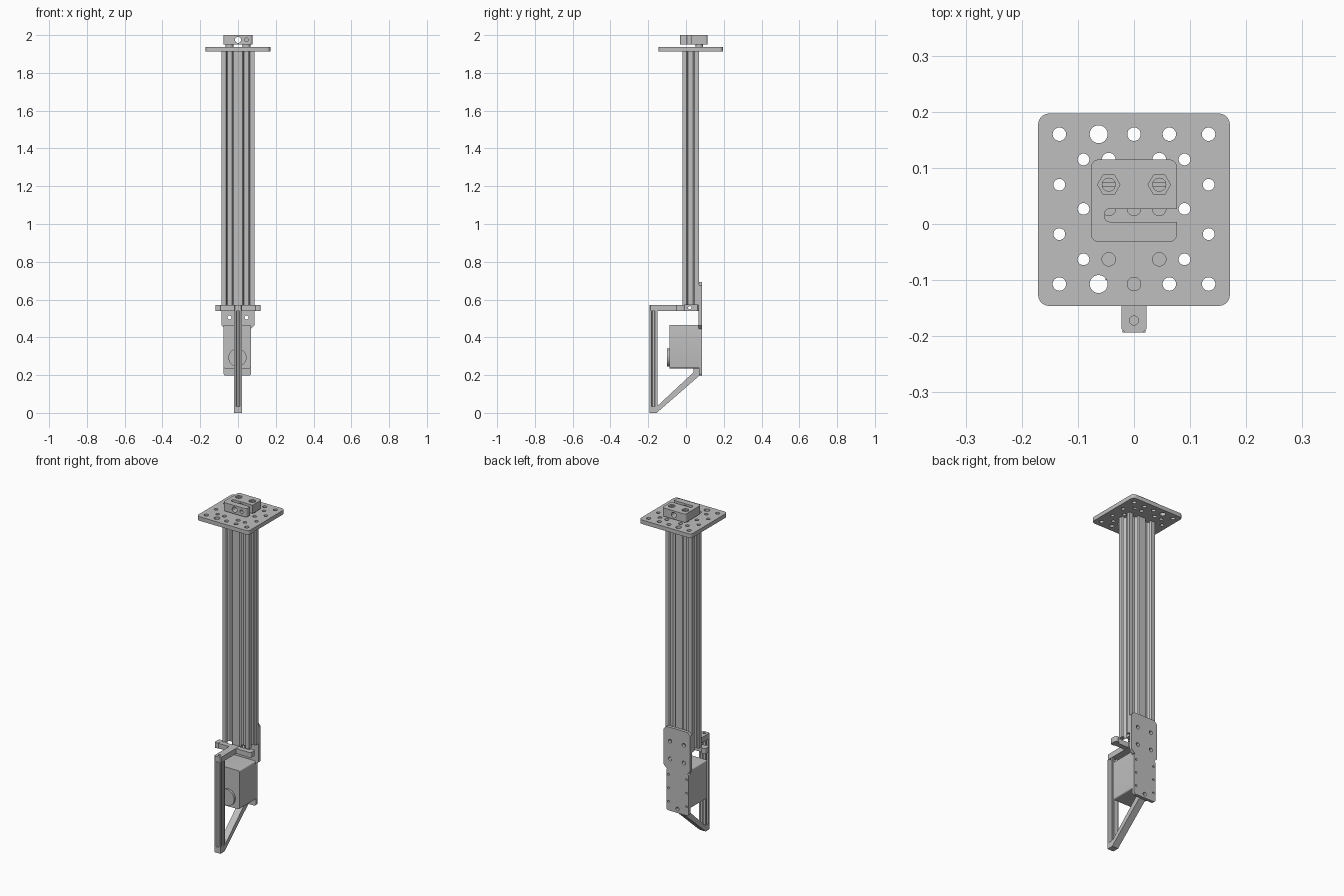
import bpy, bmesh, math

cube = bpy.data.objects.get("Cube")
if cube:
    bpy.data.objects.remove(cube, do_unlink=True)

grey = bpy.data.materials.new("plain_grey")
grey.use_nodes = True
COLOUR = (0.52, 0.52, 0.52, 1)
grey.diffuse_color = COLOUR
grey.node_tree.nodes["Principled BSDF"].inputs["Base Color"].default_value = COLOUR

# Places a 2D point and a depth along the chosen axis
PLACE = {"x": lambda a, b, d: (d, a, b),
         "y": lambda a, b, d: (a, d, b),
         "z": lambda a, b, d: (a, b, d)}


def prisms(name, outlines, axis, lo, hi):
    """One object of extruded outlines along an axis."""
    bm = bmesh.new()
    for pts in outlines:
        base = bm.faces.new([bm.verts.new(PLACE[axis](a, b, lo)) for a, b in pts])
        cap = bmesh.ops.extrude_face_region(bm, geom=[base])["geom"]
        for v in cap:
            if isinstance(v, bmesh.types.BMVert):
                v.co = [c + s for c, s in zip(v.co, PLACE[axis](0, 0, hi - lo))]
    bmesh.ops.recalc_face_normals(bm, faces=bm.faces)
    mesh = bpy.data.meshes.new(name)
    bm.to_mesh(mesh)
    bm.free()
    mesh.materials.append(grey)
    obj = bpy.data.objects.new(name, mesh)
    bpy.context.collection.objects.link(obj)
    return obj


def circle(a, b, r, n=24):
    return [(a + r * math.cos(math.tau * i / n), b + r * math.sin(math.tau * i / n))
            for i in range(n)]


def rect(a0, a1, b0, b1, r=0.0, n=5):
    """Rectangle with corners rounded by r (n=1 gives chamfers)."""
    if not r:
        return [(a0, b0), (a1, b0), (a1, b1), (a0, b1)]
    pts = []
    centres = [(a1 - r, b1 - r), (a0 + r, b1 - r), (a0 + r, b0 + r), (a1 - r, b0 + r)]
    for k, (a, b) in enumerate(centres):
        for i in range(n + 1):
            t = math.pi / 2 * (k + i / n)
            pts.append((a + r * math.cos(t), b + r * math.sin(t)))
    return pts


def cut(obj, outlines, axis, lo, hi):
    """Cuts extruded outlines out of an object."""
    tool = prisms("cutter", outlines, axis, lo, hi)
    tool.hide_render = True
    mod = obj.modifiers.new("cut", "BOOLEAN")
    mod.operation, mod.solver, mod.object = "DIFFERENCE", "EXACT", tool
    bpy.context.view_layer.objects.active = obj
    bpy.ops.object.modifier_apply(modifier=mod.name)
    bpy.data.objects.remove(tool, do_unlink=True)


def slotted(cx, cy, c, cols):
    """Slotted rail section: cols square cells of size c in a row."""
    half = [(-.235, 0), (-.155, .09), (-.275, .09), (-.275, .2), (-.14, .3)]
    slot = half + [(-u, d) for u, d in reversed(half)]
    w, h = c * cols / 2, c / 2
    sides = [((-w, -h), (1, 0), cols), ((w, -h), (0, 1), 1),
             ((w, h), (-1, 0), cols), ((-w, h), (0, -1), 1)]
    pts = []
    for (x, y), (dx, dy), cells in sides:
        pts.append((cx + x, cy + y))
        for k in range(cells):
            for u, d in slot:
                s, t = (k + .5 + u) * c, d * c
                pts.append((cx + x + dx * s - dy * t, cy + y + dy * s + dx * t))
    return pts


# Tall double rail
prisms("main_column", [slotted(0, .024, .087, 2)], "z", .572, 1.914)

# Drilled top plate
top_plate = prisms("top_plate", [rect(-.171, .171, -.146, .197, .02)], "z", 1.913, 1.937)
holes = []
for y in (-.107, .16):
    holes += [circle(x, y, .012) for x in (-.133, 0, .063, .133)]
    holes.append(circle(-.063, y, .016))
for s in (-1, 1):
    holes += [circle(s * .133, y, .0105) for y in (-.018, .07)]
    holes += [circle(s * .09, y, .0105) for y in (-.063, .027, .115)]
    holes += [circle(s * .045, y, .012) for y in (-.063, .027, .115)]
holes.append(circle(0, .027, .012))
cut(top_plate, holes, "z", 1.9, 1.95)

# Slit clamp block on top
block = prisms("clamp_block", [rect(-.077, .077, -.032, .115, .014)], "z", 1.95, 2.0)
cut(block, [rect(-.052, .1, .004, .027, .008)], "z", 1.9, 2.1)
cut(block, [circle(0, 1.975, .016)], "y", -.1, .2)
cut(block, [circle(.045, 1.975, .01)], "y", -.1, -.012)
cut(block, [circle(s * .045, .07, .02, 6) for s in (-1, 1)], "z", 1.985, 2.1)
for side, s in (("left", 1), ("right", -1)):
    x = s * .045
    prisms(side + "_spacer", [circle(x, .07, .02)], "z", 1.937, 1.95)
    screw = prisms(side + "_screw", [circle(x, .07, .0125)], "z", 1.98, 1.996)
    cut(screw, [rect(x - .02, x + .02, .067, .073)], "z", 1.991, 2.01)

# Cross-shaped collar with its forward arm
arm = prisms("collar_arm", [rect(-.022, .022, -.193, .066, .006, 1)], "z", .54, .572)
cut(arm, [circle(0, -.172, .008)], "z", .5, .6)
cut(arm, [circle(.02, .556, .009)], "x", -.1, .1)
prisms("collar_cross_bar", [rect(-.119, .119, -.05, -.02, .006)], "z", .541, .571)
for side, s in (("left", 1), ("right", -1)):
    prisms(side + "_collar_end", [rect(s * .105 - .014, s * .105 + .014, -.052, -.008, .008)],
           "z", .54, .572)

# Front slotted upright and its diagonal brace
prisms("front_upright", [slotted(0, -.1725, .041, 1)], "z", .034, .541)
prisms("diagonal_brace", [[(-.193, 0), (-.155, 0), (.068, .195), (.068, .237), (.04, .237),
                           (.04, .215), (-.153, .035), (-.193, .035)]], "x", -.02, .02)

# Back plates
upper = prisms("upper_back_plate", [rect(-.087, .087, .445, .692, .018, 1)], "y", .066, .085)
cut(upper, [circle(s * .045, z, .011) for s in (-1, 1) for z in (.505, .61)], "y", 0, .2)
lower = prisms("lower_back_plate", [rect(-.077, .07, .197, .447, .014)], "y", .068, .085)
cut(lower, [circle(x, z, .006, 16) for x in (-.063, .056) for z in (.25, .33, .41)]
    + [circle(-.003, .22, .011)], "y", 0, .2)

# Motor housing and round output boss
prisms("motor_housing", [rect(-.077, .07, .236, .465, .008)], "y", -.088, .068)
prisms("motor_boss", [circle(-.003, .293, .048, 40)], "y", -.1, -.087)

# Smooth round walls, crisp edges
for obj in bpy.context.scene.objects:
    obj.select_set(obj.type == "MESH")
bpy.ops.object.shade_smooth_by_angle(angle=math.radians(30))
